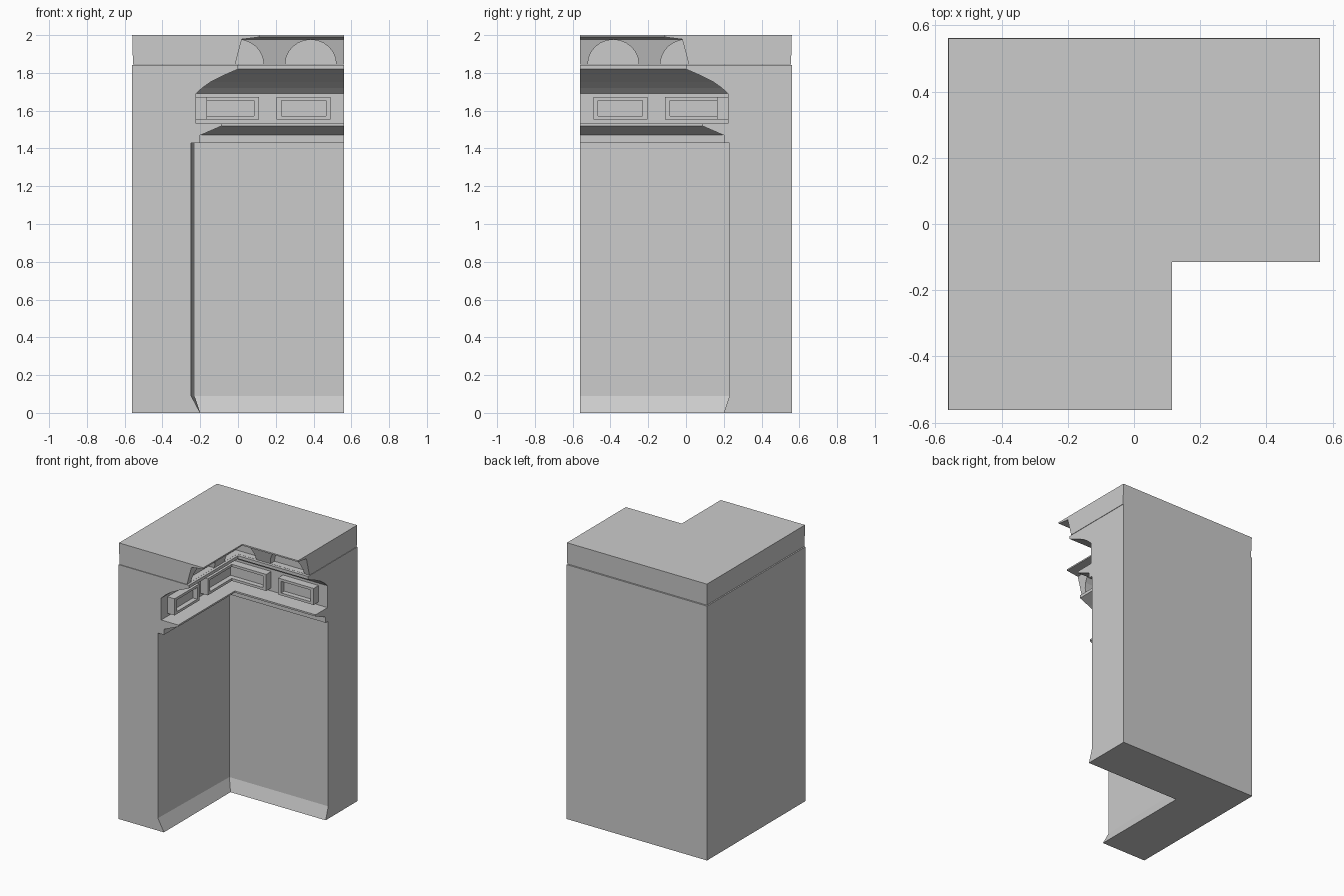
import bpy, bmesh, math

if "Cube" in bpy.data.objects:
    bpy.data.objects.remove(bpy.data.objects["Cube"])

H = 0.562   # half width of the square footprint


def finish(bm, name):
    bmesh.ops.recalc_face_normals(bm, faces=bm.faces)
    me = bpy.data.meshes.new(name)
    bm.to_mesh(me)
    bm.free()
    ob = bpy.data.objects.new(name, me)
    bpy.context.collection.objects.link(ob)
    return ob


def loft(bm, stations):
    """Skin a list of matching closed loops and cap both ends."""
    rows = [[bm.verts.new(p) for p in st] for st in stations]
    n = len(rows[0])
    for a, b in zip(rows, rows[1:]):
        for i in range(n):
            j = (i + 1) % n
            bm.faces.new((a[i], a[j], b[j], b[i]))
    bm.faces.new(rows[0])
    bm.faces.new(rows[-1])


def corner_sweep(bm, profile, end, start_profile=None):
    """Sweep a (u, z) profile round the inner corner, out to 'end' on each wall."""
    loft(bm, [[(u, -end, z) for u, z in (start_profile or profile)],
              [(u, -u, z) for u, z in profile],
              [(end, -u, z) for u, z in profile]])


def on_both_walls(bm, profile, s0, s1):
    """Extrude a (u, z) profile along each wall between s0 and s1."""
    loft(bm, [[(s, -u, z) for u, z in profile] for s in (s0, s1)])
    loft(bm, [[(u, -s, z) for u, z in profile] for s in (s0, s1)])


# Wall with skirting, ledge, shelf, frieze and curved cornice
wall = [(-H, 0), (-0.20, 0), (-0.23, 0.09), (-0.23, 1.43), (-0.20, 1.43),
        (-0.20, 1.47), (-0.085, 1.52), (-0.085, 1.532), (-0.222, 1.532),
        (-0.222, 1.69), (-0.19, 1.72), (-0.145, 1.752), (-0.08, 1.785),
        (0.0, 1.82), (0.0, 1.842), (-H, 1.842)]
# the left wall leans back slightly towards its open end
wall_end = [(-0.248, z) if u == -0.23 else (u, z) for u, z in wall]
bm = bmesh.new()
corner_sweep(bm, wall, H, wall_end)
finish(bm, "corner_wall")

# Framed frieze panels: channel section with a stop at each open end
Z0, Z1, FRONT, LIP = 1.553, 1.673, -0.165, 0.025
solid = [(-0.23, Z0), (FRONT, Z0), (FRONT, Z1), (-0.23, Z1)]
channel = [(-0.23, Z0), (FRONT, Z0), (FRONT, Z0 + 0.018), (-0.20, Z0 + 0.018),
           (-0.20, Z1 - 0.018), (FRONT, Z1 - 0.018), (FRONT, Z1), (-0.23, Z1)]
bm = bmesh.new()
corner_sweep(bm, channel, 0.11 - LIP)
on_both_walls(bm, solid, 0.11 - LIP, 0.11)
finish(bm, "corner_panel_frame")

bm = bmesh.new()
a, b = 0.205, 0.49
on_both_walls(bm, solid, a, a + LIP)
on_both_walls(bm, channel, a + LIP, b - LIP)
on_both_walls(bm, solid, b - LIP, b)
finish(bm, "side_panel_frames")

# Top slab with sloping fascia and thin overhanging lip
slab = [(-0.556, 1.845), (-0.015, 1.845), (0.02, 1.978), (0.115, 1.99),
        (0.115, 2.0), (-0.56, 2.0)]
bm = bmesh.new()
corner_sweep(bm, slab, H)
top = finish(bm, "top_slab")

# Arched niches cut into the fascia
BACK, R, BASE = -0.06, 0.135, 1.846


def arch(centre, first, last, steps=12):
    pts = []
    for i in range(steps + 1):
        t = math.radians(first + (last - first) * i / steps)
        pts.append((centre + R * math.cos(t), BASE + R * 0.96 * math.sin(t)))
    return pts


side = arch(0.385, 0, 180)
inner = arch(0.0, 0, 90) + [(BACK, BASE + R * 0.96), (BACK, BASE)]
for k, shape in enumerate((side, inner)):
    for wall_no in (0, 1):
        bm = bmesh.new()
        rows = [[(s, -u, z) if wall_no == 0 else (u, -s, z) for s, z in shape]
                for u in (BACK, 0.03)]
        loft(bm, rows)
        cutter = finish(bm, "niche_cutter")
        cutter.hide_render = True
        mod = top.modifiers.new("niche", 'BOOLEAN')
        mod.operation = 'DIFFERENCE'
        mod.solver = 'EXACT'
        mod.object = cutter

# Apply the cuts and clear the cutters
deps = bpy.context.evaluated_depsgraph_get()
top_mesh = bpy.data.meshes.new_from_object(top.evaluated_get(deps))
top.modifiers.clear()
top.data = top_mesh
for ob in [o for o in bpy.data.objects if o.name.startswith("niche_cutter")]:
    bpy.data.objects.remove(ob)
